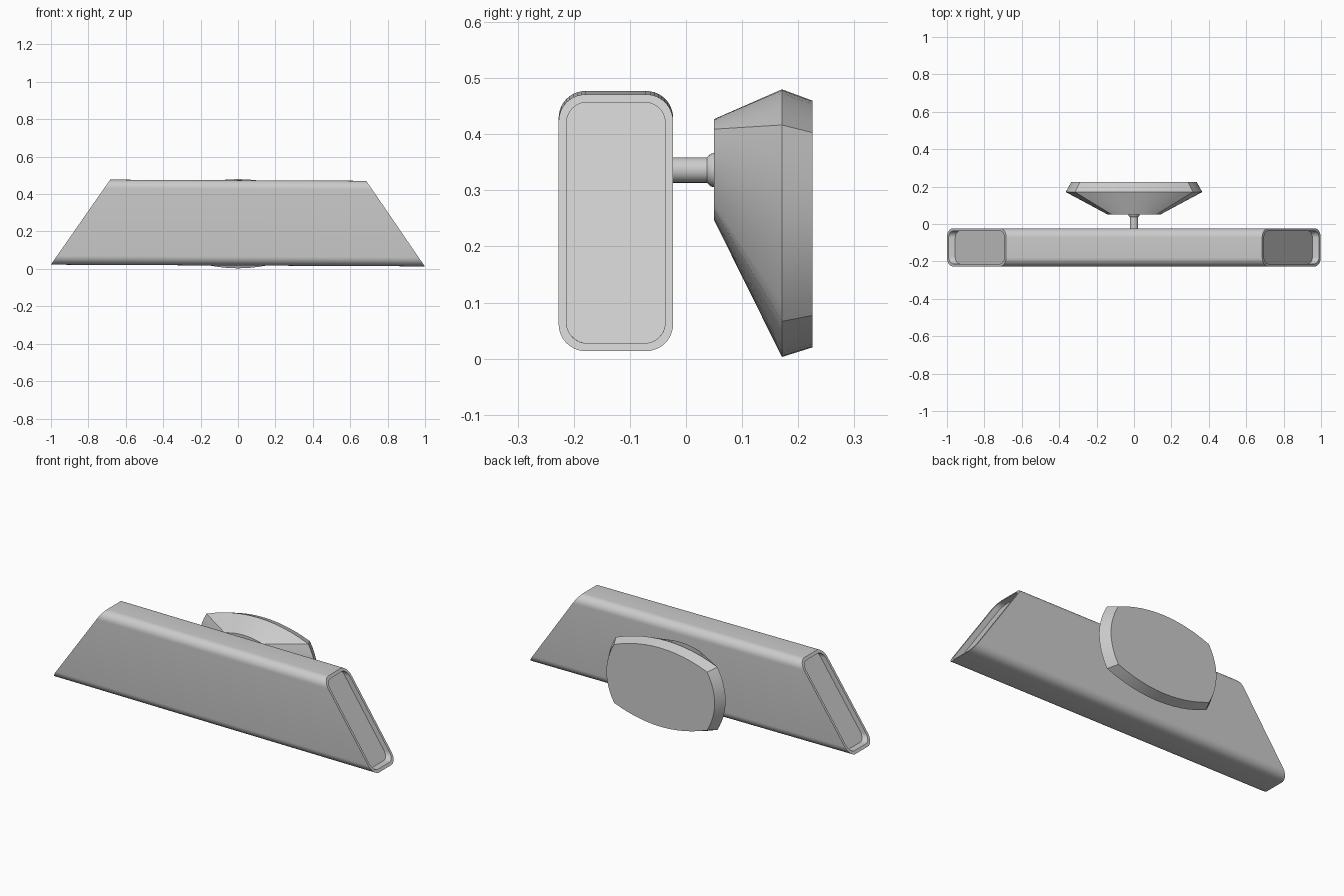
import bpy, bmesh, math
from mathutils import Matrix, Vector

cube = bpy.data.objects.get("Cube")
if cube:
    bpy.data.objects.remove(cube, do_unlink=True)

grey = bpy.data.materials.new("light_grey")
grey.use_nodes = True
COLOUR = (0.6, 0.6, 0.6, 1)
grey.diffuse_color = COLOUR
grey.node_tree.nodes["Principled BSDF"].inputs["Base Color"].default_value = COLOUR


def loft(name, rings, angle=30):
    """Skin a list of equal-length point rings and cap both ends."""
    bm = bmesh.new()
    loops = [[bm.verts.new(p) for p in ring] for ring in rings]
    n = len(loops[0])
    for a, b in zip(loops, loops[1:]):
        for i in range(n):
            j = (i + 1) % n
            bm.faces.new((a[i], a[j], b[j], b[i]))
    bm.faces.new(loops[0])
    bm.faces.new(loops[-1])
    bmesh.ops.recalc_face_normals(bm, faces=bm.faces)
    mesh = bpy.data.meshes.new(name)
    bm.to_mesh(mesh)
    bm.free()
    mesh.materials.append(grey)
    obj = bpy.data.objects.new(name, mesh)
    bpy.context.collection.objects.link(obj)
    bpy.ops.object.select_all(action="DESELECT")
    obj.select_set(True)
    bpy.context.view_layer.objects.active = obj
    bpy.ops.object.shade_smooth_by_angle(angle=math.radians(angle))
    return obj


# Long housing: rounded section, slanted ends with a shallow recess
HALF_Y, HALF_Z, MID_Y, MID_Z = 0.102, 0.228, -0.125, 0.246


def section(side, inset=0.0, depth=0.0, steps=10):
    radius = 0.048 - inset * 0.8
    ring = []
    for k, (sy, sz) in enumerate(((1, 1), (-1, 1), (-1, -1), (1, -1))):
        for s in range(steps + 1):
            a = (k + s / steps) * math.pi / 2
            y = sy * (HALF_Y - inset - radius) + radius * math.cos(a)
            z = sz * (HALF_Z - inset - radius) + radius * math.sin(a)
            x = 0.842 - 0.1575 * z / HALF_Z - depth
            ring.append((side * x, y, z))
    return ring


WALL, RECESS = 0.014, 0.035
housing = loft("housing", [
    section(-1, WALL, RECESS), section(-1, WALL), section(-1),
    section(1), section(1, WALL), section(1, WALL, RECESS)])
housing.matrix_world = (Matrix.Translation((0, MID_Y, MID_Z))
                        @ Matrix.Rotation(0.0045, 4, "Y"))


# Wall mount: four bowed sides, narrow at the front and widest near the back
def barrel(y, mid_z, corner_x, corner_z, bulge_x, bulge_z, steps=12):
    corners = [Vector((sx * corner_x, sz * corner_z))
               for sx, sz in ((1, 1), (-1, 1), (-1, -1), (1, -1))]
    bows = [Vector(v) for v in ((0, bulge_z), (-bulge_x, 0), (0, -bulge_z), (bulge_x, 0))]
    ring = []
    for k in range(4):
        for s in range(steps):
            t = s / steps
            p = corners[k].lerp(corners[(k + 1) % 4], t) + bows[k] * 4 * t * (1 - t)
            ring.append((p.x, y, mid_z + p.y))
    return ring


loft("wall_mount", [
    barrel(0.05, 0.337, 0.118, 0.072, 0.022, 0.018),
    barrel(0.171, 0.2415, 0.315, 0.175, 0.05, 0.0635),
    barrel(0.225, 0.24, 0.288, 0.163, 0.047, 0.057)], 20)


# Stem with a flared collar
def circle(y, radius, n=32):
    return [(radius * math.cos(2 * math.pi * i / n), y,
             0.336 + radius * math.sin(2 * math.pi * i / n)) for i in range(n)]


loft("stem", [circle(y, r) for y, r in
              ((-0.03, 0.0225), (0.037, 0.0225), (0.044, 0.029), (0.052, 0.031))])
